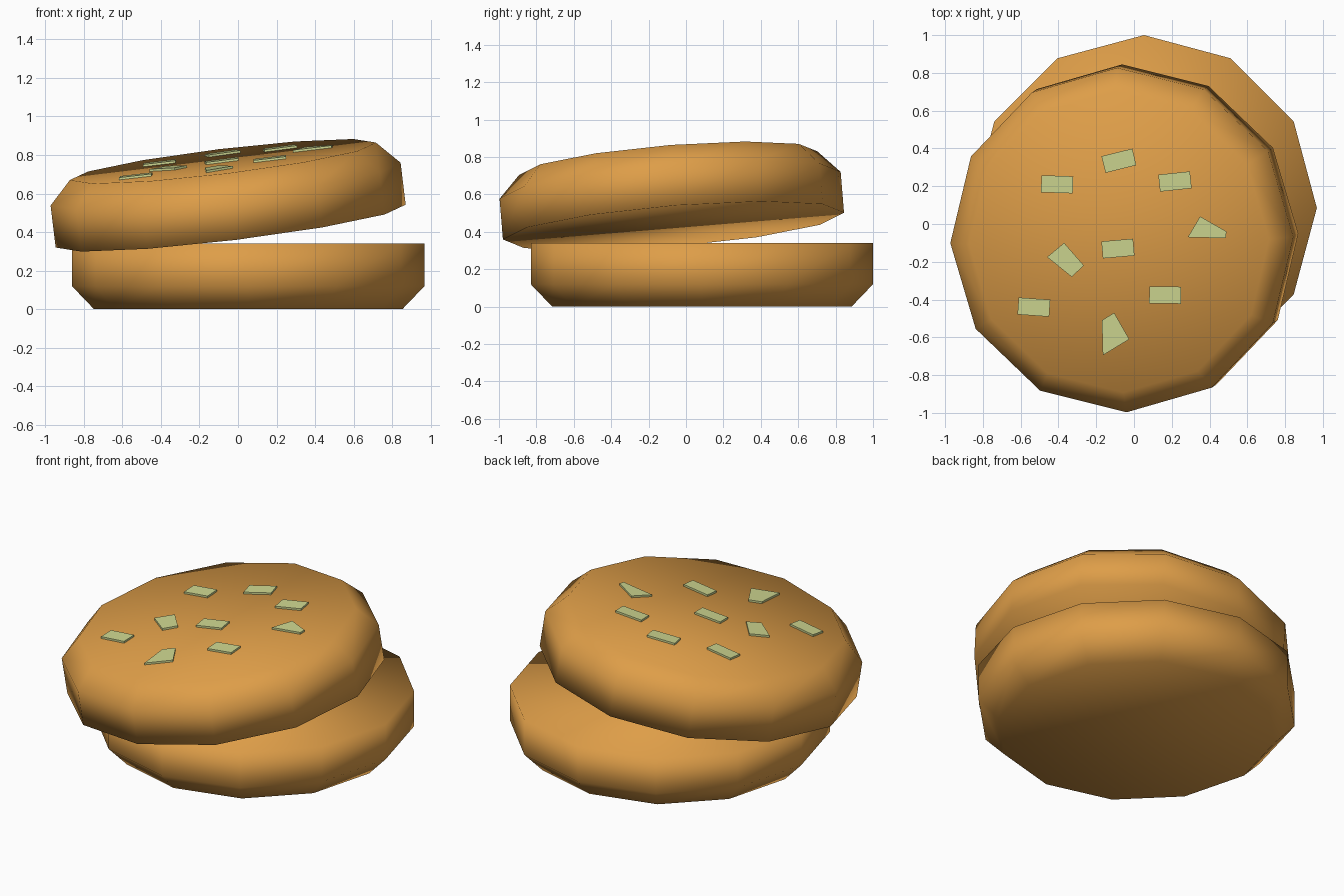
import bpy, bmesh, math
from mathutils import Matrix, Vector

if "Cube" in bpy.data.objects:
    bpy.data.objects.remove(bpy.data.objects["Cube"])

SIDES, R_WALL, R_CAP = 12, 0.915, 0.80
HEIGHT, WALL = 0.34, 0.22


def material(name, rgb):
    m = bpy.data.materials.new(name)
    m.diffuse_color = (*rgb, 1)
    m.use_nodes = True
    m.node_tree.nodes["Principled BSDF"].inputs["Base Color"].default_value = m.diffuse_color
    return m


def add_object(name, bm, mat, matrix, smooth):
    bmesh.ops.recalc_face_normals(bm, faces=bm.faces)
    for f in bm.faces:
        f.smooth = smooth
    me = bpy.data.meshes.new(name)
    bm.to_mesh(me)
    bm.free()
    me.materials.append(mat)
    ob = bpy.data.objects.new(name, me)
    ob.matrix_world = matrix
    bpy.context.collection.objects.link(ob)
    return ob


def bun_half(name, mat, matrix):
    """Twelve-sided disc: straight wall, chamfer, flat caps."""
    bm = bmesh.new()
    rings = []
    for r, z in ((R_WALL, 0), (R_WALL, WALL), (R_CAP, HEIGHT)):
        angles = [2 * math.pi * i / SIDES for i in range(SIDES)]
        rings.append([bm.verts.new((r * math.cos(a), r * math.sin(a), z)) for a in angles])
    for lo, hi in zip(rings, rings[1:]):
        for i in range(SIDES):
            j = (i + 1) % SIDES
            bm.faces.new((lo[i], lo[j], hi[j], hi[i]))
    bm.faces.new(rings[0][::-1])
    bm.faces.new(rings[-1])
    return add_object(name, bm, mat, matrix, True)


def rect(x, y, degrees, w=0.168, d=0.09):
    turn = Matrix.Rotation(math.radians(degrees), 2)
    return [Vector((x, y)) + turn @ Vector((sx * w / 2, sy * d / 2))
            for sx, sy in ((-1, -1), (1, -1), (1, 1), (-1, 1))]


bun_mat = material("bun_crust", (0.73, 0.34, 0.065))
chip_mat = material("pale_green", (0.62, 0.68, 0.28))

# Lower bun, chamfer facing down
flip = Matrix.Rotation(math.pi, 4, 'X')
bun_half("lower_bun", bun_mat, Matrix.Translation((0.053, 0.085, HEIGHT)) @ flip)

# Upper bun, tilted and shifted
normal = Vector((-0.121, -0.082, 1)).normalized()
base = Vector((-0.038, -0.067, 0.431))
tilt = Vector((0, 0, 1)).rotation_difference(normal).to_matrix().to_4x4()
bun_half("upper_bun", bun_mat,
         Matrix.Translation(base) @ tilt @ Matrix.Rotation(math.radians(1.3), 4, 'Z'))

# Topping chips as seen from above: regular ones, then the cut ones
outlines = [rect(*c) for c in (
    (-0.08, 0.335, 14), (-0.407, 0.21, -2), (0.217, 0.225, 6), (-0.085, -0.13, 5),
    (-0.53, -0.44, -4), (0.165, -0.376, -1))]
outlines += [
    [(0.285, -0.07), (0.485, -0.075), (0.49, -0.04), (0.35, 0.04)],
    [(-0.46, -0.175), (-0.33, -0.28), (-0.265, -0.22), (-0.37, -0.10)],
    [(-0.165, -0.695), (-0.025, -0.61), (-0.105, -0.47), (-0.17, -0.51)],
]
top = base + normal * HEIGHT
for n, outline in enumerate(outlines, 1):
    bm = bmesh.new()
    layers = []
    for lift in (-0.015, 0.012):
        layer = []
        for x, y in outline:
            z = top.z - (normal.x * (x - top.x) + normal.y * (y - top.y)) / normal.z
            layer.append(bm.verts.new((x, y, z + lift)))
        layers.append(layer)
    lo, hi = layers
    bm.faces.new(lo[::-1])
    bm.faces.new(hi)
    for i in range(4):
        j = (i + 1) % 4
        bm.faces.new((lo[i], lo[j], hi[j], hi[i]))
    add_object(f"topping_chip_{n}", bm, chip_mat, Matrix.Identity(4), False)
